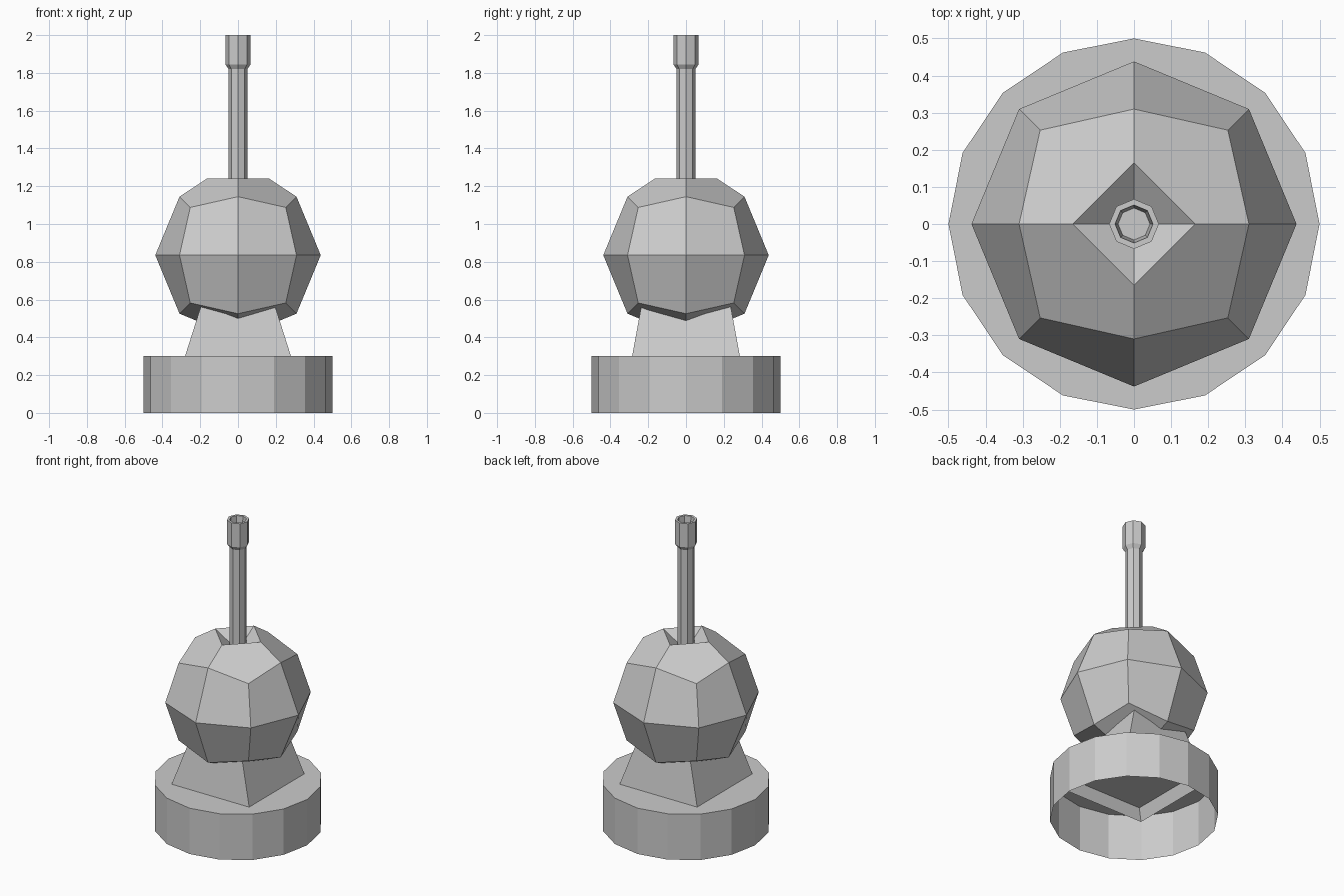
import bpy, bmesh, math

if "Cube" in bpy.data.objects:
    bpy.data.objects.remove(bpy.data.objects["Cube"])

grey = bpy.data.materials.new("light_grey")
grey.diffuse_color = (0.6, 0.6, 0.6, 1)
grey.use_nodes = True
grey.node_tree.nodes["Principled BSDF"].inputs["Base Color"].default_value = grey.diffuse_color


def finish(name, bm, recalc=True):
    """Turn a bmesh into a flat-shaded object."""
    if recalc:
        bmesh.ops.recalc_face_normals(bm, faces=bm.faces[:])
    mesh = bpy.data.meshes.new(name)
    bm.to_mesh(mesh)
    bm.free()
    mesh.materials.append(grey)
    obj = bpy.data.objects.new(name, mesh)
    bpy.context.collection.objects.link(obj)
    return obj


def lathe(name, profile, sides):
    """Stack rings (radius, z) from bottom to top and cap the last one."""
    bm = bmesh.new()
    rings = []
    for r, z in profile:
        rings.append([bm.verts.new((r * math.cos(2 * math.pi * i / sides),
                                    r * math.sin(2 * math.pi * i / sides), z))
                      for i in range(sides)])
    for a, b in zip(rings, rings[1:]):
        for i in range(sides):
            j = (i + 1) % sides
            bm.faces.new((a[i], a[j], b[j], b[i]))
    bm.faces.new(rings[-1])
    return finish(name, bm, recalc=False)


# Round base, open underneath
lathe("base", [(0.5, 0), (0.5, 0.3)], 16)

# Tapered pedestal, an open four-sided sleeve passing through the base top
bm = bmesh.new()
rings = []
for hx, hy, z in ((0.306, 0.30, 0.22), (0.185, 0.23, 0.6)):
    rings.append([bm.verts.new((sx * hx, sy * hy, z))
                  for sx, sy in ((-1, -1), (1, -1), (1, 1), (-1, 1))])
for i in range(4):
    j = (i + 1) % 4
    bm.faces.new((rings[0][i], rings[0][j], rings[1][j], rings[1][i]))
finish("pedestal", bm, recalc=False)

# Ball turret: subdivided cube pushed out to a sphere
R = 0.438
bm = bmesh.new()
bmesh.ops.create_cube(bm, size=2)
bmesh.ops.subdivide_edges(bm, edges=bm.edges[:], cuts=1, use_grid_fill=True)
for v in bm.verts:
    v.co = v.co.normalized() * R
# Socket: cut the pole into a diamond and sink its centre
pole = max(bm.verts, key=lambda v: v.co.z)
bmesh.ops.bevel(bm, geom=[pole], offset=0.15, offset_type='OFFSET',
                segments=1, profile=0.5, affect='VERTICES')
top = sorted(bm.verts, key=lambda v: -v.co.z)[:4]
for v in top:
    flat = v.co.copy()
    flat.z = 0
    v.co = flat.normalized() * 0.165
    v.co.z = 0.405
cap = max(bm.faces, key=lambda f: f.calc_center_median().z)
poked = bmesh.ops.poke(bm, faces=[cap])
poked["verts"][0].co = (0, 0, 0.305)
ball = finish("ball_turret", bm)
ball.location.z = 0.835

# Barrel with flared muzzle and hollow bore
lathe("barrel", [(0.05, 1.1), (0.05, 1.82), (0.067, 1.845), (0.067, 2.0),
                 (0.051, 2.0), (0.043, 1.9)], 8)
